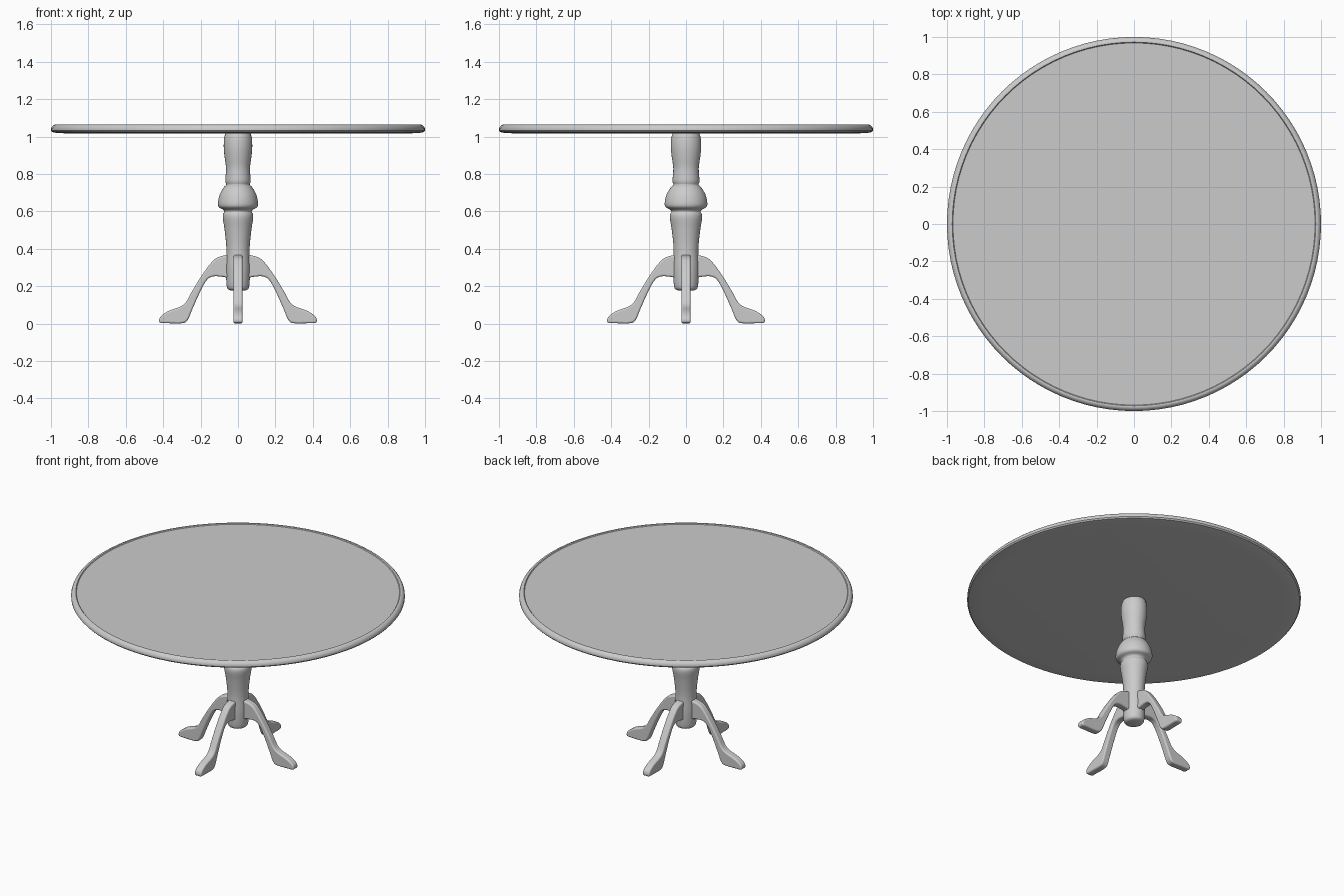
import bpy, bmesh, math
from mathutils import Vector

if "Cube" in bpy.data.objects:
    bpy.data.objects.remove(bpy.data.objects["Cube"])


def smooth_path(pts, closed=False, steps=4):
    """Catmull-Rom curve through 2D points."""
    n = len(pts)
    get = (lambda i: Vector(pts[i % n])) if closed else (lambda i: Vector(pts[max(0, min(n - 1, i))]))
    out = []
    for i in range(n if closed else n - 1):
        a, b, c, d = get(i - 1), get(i), get(i + 1), get(i + 2)
        for k in range(steps):
            t = k / steps
            out.append(0.5 * (2 * b + (c - a) * t + (2 * a - 5 * b + 4 * c - d) * t ** 2
                              + (3 * b - a - 3 * c + d) * t ** 3))
    if not closed:
        out.append(Vector(pts[-1]))
    return out


def finish(name, bm, angle=35):
    bmesh.ops.recalc_face_normals(bm, faces=bm.faces)
    mesh = bpy.data.meshes.new(name)
    bm.to_mesh(mesh)
    bm.free()
    obj = bpy.data.objects.new(name, mesh)
    bpy.context.collection.objects.link(obj)
    bpy.ops.object.select_all(action='DESELECT')
    obj.select_set(True)
    bpy.context.view_layer.objects.active = obj
    bpy.ops.object.shade_smooth_by_angle(angle=math.radians(angle))
    return obj


def lathe(name, profile, sides):
    """Revolve (radius, z) points around the z axis; ends lie on the axis."""
    bm = bmesh.new()
    vs = [bm.verts.new((r, 0, z)) for r, z in profile]
    es = [bm.edges.new(p) for p in zip(vs, vs[1:])]
    bmesh.ops.spin(bm, geom=vs + es, cent=(0, 0, 0), axis=(0, 0, 1),
                   angle=math.tau, steps=sides, use_merge=True)
    bmesh.ops.remove_doubles(bm, verts=bm.verts, dist=1e-5)
    return finish(name, bm)


# Round top with a rolled rim and a shallow recessed surface
lathe("table_top", [
    (0, 1.016), (0.9, 1.016), (0.975, 1.02), (0.993, 1.024), (1.0, 1.032), (1.0, 1.042),
    (0.996, 1.052), (0.988, 1.060), (0.979, 1.064), (0.972, 1.063), (0.968, 1.058), (0, 1.058)], 96)

# Turned central column, slightly narrower in x
column = smooth_path([
    (0.045, 0.178), (0.06, 0.188), (0.066, 0.22), (0.069, 0.30), (0.066, 0.40), (0.076, 0.50),
    (0.086, 0.56), (0.085, 0.585), (0.078, 0.598), (0.086, 0.610), (0.108, 0.622),
    (0.114, 0.645), (0.104, 0.69), (0.080, 0.73), (0.067, 0.742), (0.072, 0.765),
    (0.068, 0.83), (0.076, 0.89), (0.081, 0.94), (0.079, 0.99), (0.070, 1.02)])
pedestal = lathe("pedestal_column", [(0, 0.178), *column, (0, 1.02)], 48)
pedestal.scale.x = 0.94

# Four curved legs with flat feet
outline = smooth_path([
    (0.03, 0.36), (0.09, 0.36), (0.135, 0.335), (0.195, 0.255), (0.25, 0.165), (0.278, 0.115),
    (0.31, 0.090), (0.37, 0.068), (0.41, 0.042), (0.421, 0.022), (0.415, 0.004), (0.37, 0.002),
    (0.30, 0.002), (0.27, 0.018), (0.245, 0.075), (0.205, 0.165), (0.167, 0.233),
    (0.13, 0.253), (0.08, 0.25), (0.03, 0.25)], closed=True, steps=3)
HALF = 0.024
for name, turn in (("right_leg", 0), ("back_leg", 90), ("left_leg", 180), ("front_leg", 270)):
    bm = bmesh.new()
    face = bm.faces.new([bm.verts.new((x, -HALF, max(z, 0))) for x, z in outline])
    ext = bmesh.ops.extrude_face_region(bm, geom=[face])
    bmesh.ops.translate(bm, vec=(0, 2 * HALF, 0),
                        verts=[v for v in ext["geom"] if isinstance(v, bmesh.types.BMVert)])
    leg = finish(name, bm, 60)
    leg.rotation_euler.z = math.radians(turn)
    bevel = leg.modifiers.new("rounded_edges", 'BEVEL')
    bevel.width, bevel.segments = 0.009, 3
    bevel.limit_method, bevel.angle_limit = 'ANGLE', math.radians(70)
